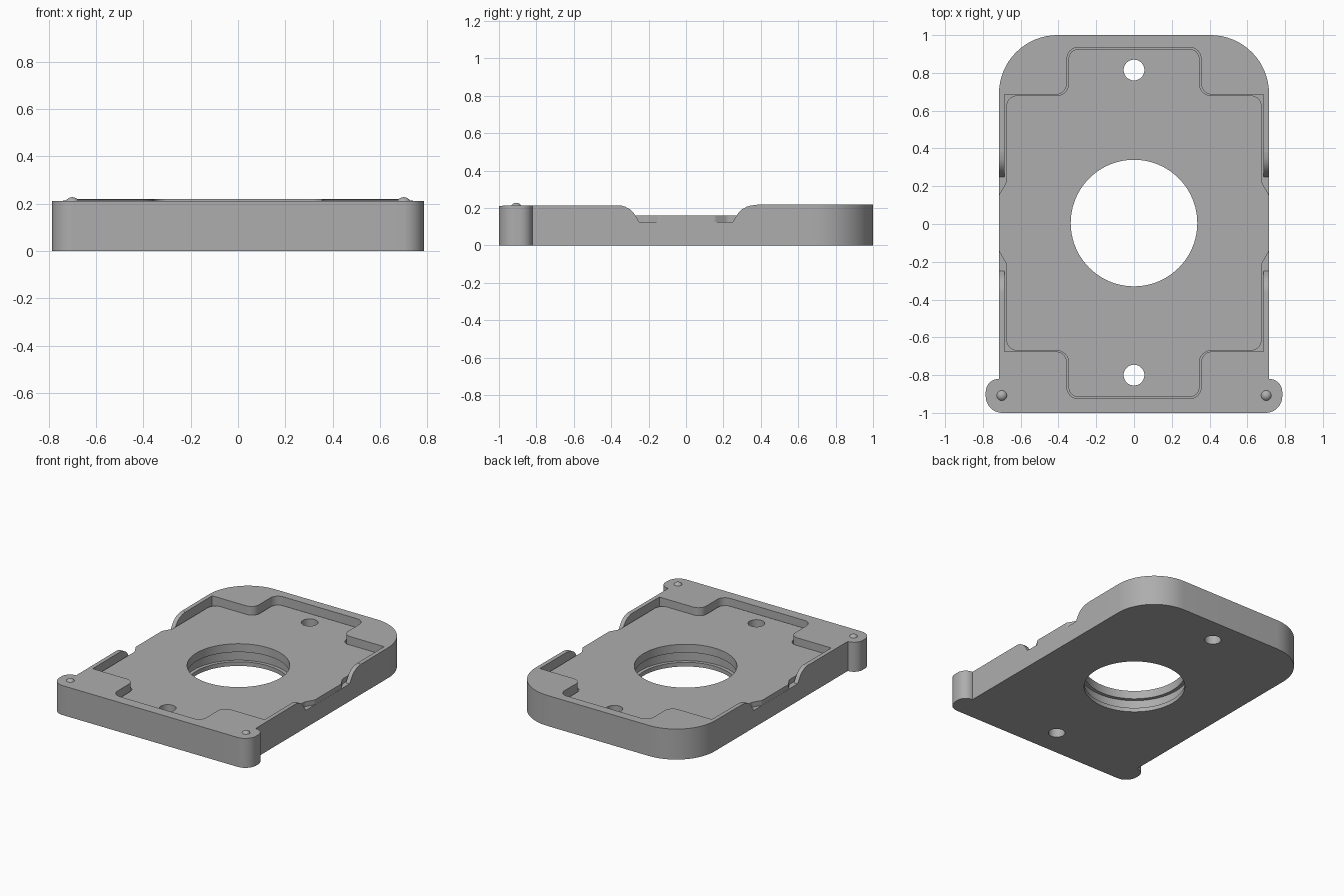
import bpy, bmesh, math
from mathutils import Vector

cube = bpy.data.objects.get("Cube")
if cube:
    bpy.data.objects.remove(cube, do_unlink=True)

grey = bpy.data.materials.new("plain grey")
grey.use_nodes = True
colour = (0.42, 0.42, 0.42, 1)
grey.diffuse_color = colour
grey.node_tree.nodes["Principled BSDF"].inputs["Base Color"].default_value = colour

MID_Y = 0.005       # centre of the pocket and main opening
POCKET_Z = 0.125
PLATE_Z = 0.16


def fillet(corners, steps=10):
    """Turn (x, y, radius) corners into a rounded outline."""
    out = []
    for i, (x, y, r) in enumerate(corners):
        p = Vector((x, y))
        if r == 0:
            out.append(p)
            continue
        u = (Vector(corners[i - 1][:2]) - p).normalized()
        v = (Vector(corners[(i + 1) % len(corners)][:2]) - p).normalized()
        half = u.angle(v) / 2
        t = r / math.tan(half)
        c = p + (u + v).normalized() * r / math.sin(half)
        s, e = p + u * t - c, p + v * t - c
        a = s.angle(e)
        for k in range(steps + 1):
            f = k / steps
            out.append(c + (s * math.sin((1 - f) * a) + e * math.sin(f * a)) / math.sin(a))
    return out


def four_way(quarter):
    """Mirror a quarter outline, given anticlockwise from +x, about both axes."""
    back = quarter[::-1]
    return ([(x, y + MID_Y, r) for x, y, r in quarter]
            + [(-x, y + MID_Y, r) for x, y, r in back]
            + [(-x, MID_Y - y, r) for x, y, r in quarter]
            + [(x, MID_Y - y, r) for x, y, r in back])


def make_object(name, bm):
    bmesh.ops.recalc_face_normals(bm, faces=bm.faces)
    mesh = bpy.data.meshes.new(name)
    bm.to_mesh(mesh)
    bm.free()
    mesh.materials.append(grey)
    obj = bpy.data.objects.new(name, mesh)
    bpy.context.collection.objects.link(obj)
    return obj


def extrude(name, bottom, top):
    """Join two matching 3D rings into a solid."""
    bm = bmesh.new()
    lo = [bm.verts.new(p) for p in bottom]
    hi = [bm.verts.new(p) for p in top]
    bm.faces.new(lo)
    bm.faces.new(hi)
    for i in range(len(lo)):
        bm.faces.new((lo[i - 1], lo[i], hi[i], hi[i - 1]))
    return make_object(name, bm)


def prism(name, outline, z0, z1, tilt=0):
    return extrude(name, [(x, y, z0) for x, y in outline],
                   [(x, y, z1 + tilt * (y + 1)) for x, y in outline])


def disc(name, y, r, z0, z1, n=96):
    angles = [math.tau * i / n for i in range(n)]
    return prism(name, [(r * math.cos(a), y + r * math.sin(a)) for a in angles], z0, z1)


def activate(obj):
    bpy.ops.object.select_all(action='DESELECT')
    obj.select_set(True)
    bpy.context.view_layer.objects.active = obj


def cut(obj, cutters):
    activate(obj)
    for c in cutters:
        mod = obj.modifiers.new("cut", 'BOOLEAN')
        mod.operation = 'DIFFERENCE'
        mod.solver = 'EXACT'
        mod.object = c
        bpy.ops.object.modifier_apply(modifier=mod.name)


def smooth(obj):
    activate(obj)
    bpy.ops.object.shade_smooth_by_angle(angle=math.radians(30))


# Body: rounded rear corners, rounded ears at the front, top slightly higher at the rear
right = [(0.785, -1, 0.088), (0.785, -0.82, 0.069), (0.715, -0.82, 0), (0.715, 1, 0.31)]
left = [(-x, y, r) for x, y, r in reversed(right)]
body = prism("body", fillet(right + left, 16), 0, 0.212, 0.004)

# Cutters: cross-shaped pocket, side notches, openings
pocket = prism("pocket_cutter", fillet(four_way(
    [(0.685, 0.68, 0), (0.355, 0.68, 0.06), (0.355, 0.93, 0.06)])), POCKET_Z, 0.4)
half = [(0.25, POCKET_Z), (0.268, 0.155), (0.28, 0.173), (0.3, 0.193),
        (0.325, 0.207), (0.35, 0.214), (0.38, 0.217), (0.38, 0.4)]
ring = half + [(-y, z) for y, z in reversed(half)]
notch = extrude("notch_cutter", [(-1, y, z) for y, z in ring], [(1, y, z) for y, z in ring])
openings = [disc("opening_cutter", MID_Y, 0.335, -0.1, 0.4),
            disc("rear_hole_cutter", 0.815, 0.055, -0.1, 0.4, 32),
            disc("front_hole_cutter", -0.8, 0.055, -0.1, 0.4, 32)]
groove = disc("groove_cutter", MID_Y, 0.36, 0.03, 0.1)
cut(body, [pocket, notch, groove] + openings)

# Insert plate lying in the pocket, with a tab reaching out through each side notch
plate = prism("insert_plate", fillet(four_way(
    [(0.714, 0.15, 0.03), (0.676, 0.215, 0.05), (0.676, 0.676, 0.06),
     (0.347, 0.676, 0.06), (0.347, 0.922, 0.055)])), POCKET_Z, PLATE_Z)
cut(plate, openings)

for cutter in [pocket, notch, groove] + openings:
    bpy.data.objects.remove(cutter, do_unlink=True)
smooth(body)
smooth(plate)

# Small domed pins on the ears
for side, x in (("left", 0.7), ("right", -0.7)):
    bm = bmesh.new()
    bmesh.ops.create_uvsphere(bm, u_segments=24, v_segments=12, radius=0.031)
    bmesh.ops.translate(bm, verts=bm.verts, vec=(x, -0.908, 0.197))
    smooth(make_object(side + "_pin", bm))
